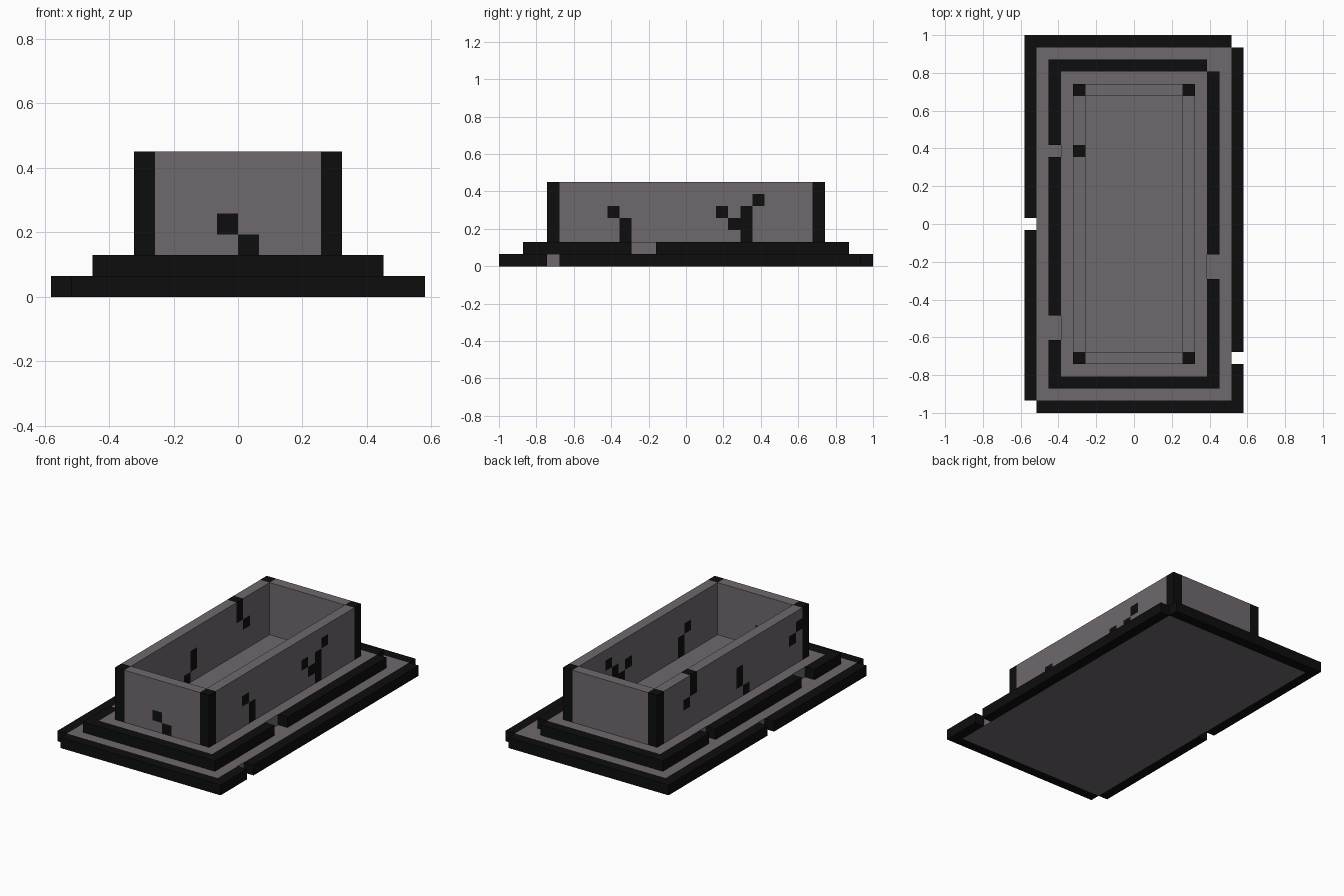
import bpy, bmesh
from itertools import product

if "Cube" in bpy.data.objects:
    bpy.data.objects.remove(bpy.data.objects["Cube"])

U = 2 / 31          # block size: the model is 18 x 31 x 7 blocks


def material(name, color):
    m = bpy.data.materials.new(name)
    m.diffuse_color = (*color, 1)
    m.use_nodes = True
    m.node_tree.nodes["Principled BSDF"].inputs["Base Color"].default_value = m.diffuse_color
    return m


GREY = material("stone grey", (0.158, 0.140, 0.153))
BLACK = material("charred black", (0.004, 0.0042, 0.0042))


def block(x0, x1, y0, y1, z0, z1):
    """All cells in an inclusive range of block indices."""
    return set(product(range(x0, x1 + 1), range(y0, y1 + 1), range(z0, z1 + 1)))


def ring(x0, x1, y0, y1, z0, z1):
    """A one-block-thick rectangular frame."""
    return block(x0, x1, y0, y1, z0, z1) - block(x0 + 1, x1 - 1, y0 + 1, y1 - 1, z0, z1)


# Bottom plate: grey slab with a broken black rim
base_rim = ring(0, 17, 0, 30, 0, 0) - {(17, 30, 0), (0, 0, 0), (0, 15, 0), (17, 4, 0)}
base_slab = block(1, 16, 1, 29, 0, 0)

# Second step: smaller slab, also with a broken rim
step_rim = ring(2, 15, 2, 28, 1, 1) - {(15, 28, 1), (2, 21, 1), (2, 6, 1), (2, 7, 1),
                                       (15, 11, 1), (15, 12, 1)}
step_slab = block(3, 14, 3, 27, 1, 1)

# Open box: corner posts, and cracks that go right through the walls
posts = {c for c in ring(4, 13, 4, 26, 2, 6) if c[0] in (4, 13) and c[1] in (4, 26)}
front = {(8, 4, 3), (9, 4, 2)}
right = {(13, j, k) for j, k in [(9, 4), (10, 2), (10, 3), (18, 4), (19, 3),
                                 (20, 2), (20, 3), (20, 4), (21, 5)]}
left = {(4, j, k) for j, k in [(21, 6), (21, 5), (22, 4), (14, 4), (14, 3),
                               (13, 2), (6, 4), (5, 5)]}
cracks = front | right | left
walls = ring(4, 13, 4, 26, 2, 6) - posts - cracks

PARTS = [("base_slab", base_slab, GREY), ("base_rim", base_rim, BLACK),
         ("step_slab", step_slab, GREY), ("step_rim", step_rim, BLACK),
         ("box_walls", walls, GREY), ("corner_posts", posts, BLACK),
         ("wall_cracks", cracks, BLACK)]
solid = set().union(*(cells for _, cells, _ in PARTS))


def build(name, cells, mat):
    """Mesh only the block faces that are exposed on the whole model."""
    bm = bmesh.new()
    verts = {}

    def vert(p):
        if p not in verts:
            verts[p] = bm.verts.new(((p[0] - 9) * U, (p[1] - 15.5) * U, p[2] * U))
        return verts[p]

    for cell in sorted(cells):
        for axis, side in product(range(3), (0, 1)):
            near = list(cell)
            near[axis] += 2 * side - 1
            if tuple(near) in solid:
                continue
            a, b = (axis + 1) % 3, (axis + 2) % 3
            loop = []
            for da, db in ((0, 0), (1, 0), (1, 1), (0, 1)):
                p = list(cell)
                p[axis] += side
                p[a] += da
                p[b] += db
                loop.append(vert(tuple(p)))
            bm.faces.new(loop if side else loop[::-1])
    mesh = bpy.data.meshes.new(name)
    bm.to_mesh(mesh)
    bm.free()
    mesh.materials.append(mat)
    bpy.context.collection.objects.link(bpy.data.objects.new(name, mesh))


for part in PARTS:
    build(*part)
